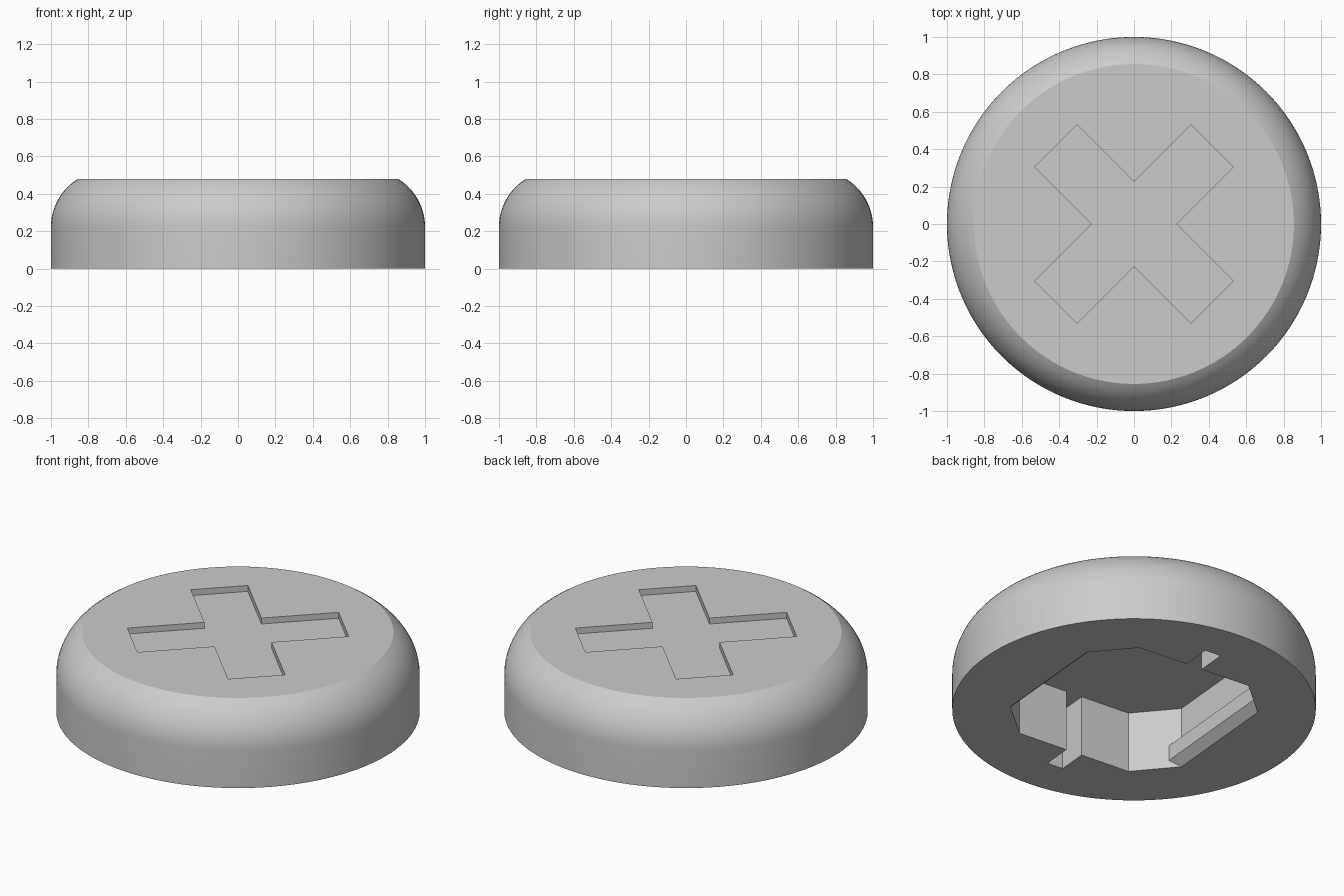
import bpy, bmesh
from math import sin, cos, pi, radians, asin
from mathutils import Matrix

if "Cube" in bpy.data.objects:
    bpy.data.objects.remove(bpy.data.objects["Cube"], do_unlink=True)

grey = bpy.data.materials.new("plain_grey")
grey.use_nodes = True
grey.diffuse_color = (0.6, 0.6, 0.6, 1)
grey.node_tree.nodes["Principled BSDF"].inputs["Base Color"].default_value = (0.6, 0.6, 0.6, 1)

HEIGHT, TOP_R, ROUND = 0.48, 0.855, 0.3
WALL, CORNER = 0.575, 0.365          # pocket half width and where its corners are cut
TURN = -5                            # pocket is twisted slightly, in degrees


def finish(name, bm):
    bmesh.ops.recalc_face_normals(bm, faces=bm.faces[:])
    mesh = bpy.data.meshes.new(name)
    bm.to_mesh(mesh)
    bm.free()
    mesh.materials.append(grey)
    obj = bpy.data.objects.new(name, mesh)
    bpy.context.collection.objects.link(obj)
    return obj


def loft(name, lower, upper, turn):
    """Solid between two matching outlines, turned about z."""
    bm = bmesh.new()
    a = [bm.verts.new(p) for p in lower]
    b = [bm.verts.new(p) for p in upper]
    bm.faces.new(a)
    bm.faces.new(b)
    for i in range(len(a)):
        j = (i + 1) % len(a)
        bm.faces.new((a[i], a[j], b[j], b[i]))
    bm.transform(Matrix.Rotation(radians(turn), 4, 'Z'))
    return finish(name, bm)


def cut(target, cutter):
    cutter.hide_render = True
    mod = target.modifiers.new("cut", 'BOOLEAN')
    mod.operation, mod.solver, mod.object = 'DIFFERENCE', 'EXACT', cutter
    bpy.ops.object.select_all(action='DESELECT')
    bpy.context.view_layer.objects.active = target
    target.select_set(True)
    bpy.ops.object.modifier_apply(modifier=mod.name)
    bpy.data.objects.remove(cutter, do_unlink=True)


# Round cover with a rolled shoulder
z0 = HEIGHT - (ROUND**2 - (TOP_R - 1 + ROUND)**2) ** 0.5
end = asin((HEIGHT - z0) / ROUND)
steps = 12
profile = [(1, 0)] + [(1 - ROUND + ROUND * cos(end * i / steps), z0 + ROUND * sin(end * i / steps))
                      for i in range(steps + 1)]
bm = bmesh.new()
verts = [bm.verts.new((r, 0, z)) for r, z in profile]
edges = [bm.edges.new(pair) for pair in zip(verts, verts[1:])]
bmesh.ops.spin(bm, geom=verts + edges, cent=(0, 0, 0), axis=(0, 0, 1),
               angle=2 * pi, steps=128, use_duplicate=False)
bmesh.ops.remove_doubles(bm, verts=bm.verts[:], dist=0.0001)
bmesh.ops.holes_fill(bm, edges=[e for e in bm.edges if e.is_boundary], sides=0)
cover = finish("cover", bm)

# Cross recess in the top
arm, half = 0.59, 0.159
cross = [(arm, -half), (arm, half), (half, half)]
for k in range(3):
    cross += [(-y, x) for x, y in cross[-3:]]
cut(cover, loft("cross_cutter", [(x, y, HEIGHT - 0.036) for x, y in cross],
                [(x, y, HEIGHT + 0.1) for x, y in cross], 45))

# Pocket underneath, with a narrow key slot front and back
slot, slot_end = 0.051, 0.757
side = [(WALL, -CORNER), (WALL, CORNER), (CORNER, WALL), (slot, WALL),
        (slot, slot_end), (-slot, slot_end), (-slot, WALL), (-CORNER, WALL)]
pocket = side + [(-x, -y) for x, y in side]
cut(cover, loft("pocket_cutter", [(x, y, -0.1) for x, y in pocket],
                [(x, y, 0.37) for x, y in pocket], TURN))

bpy.ops.object.select_all(action='DESELECT')
cover.select_set(True)
bpy.context.view_layer.objects.active = cover
bpy.ops.object.shade_smooth_by_angle(angle=radians(25))

# Bevelled snap lips on the two side walls, mitred into the cut corners
section = [(WALL, 0), (WALL - 0.05, 0.047), (WALL - 0.05, 0.14), (WALL, 0.14)]
for name, turn in (("left_snap_lip", TURN), ("right_snap_lip", TURN + 180)):
    loft(name, [(x, x - WALL - CORNER, z) for x, z in section],
         [(x, WALL + CORNER - x, z) for x, z in section], turn)
